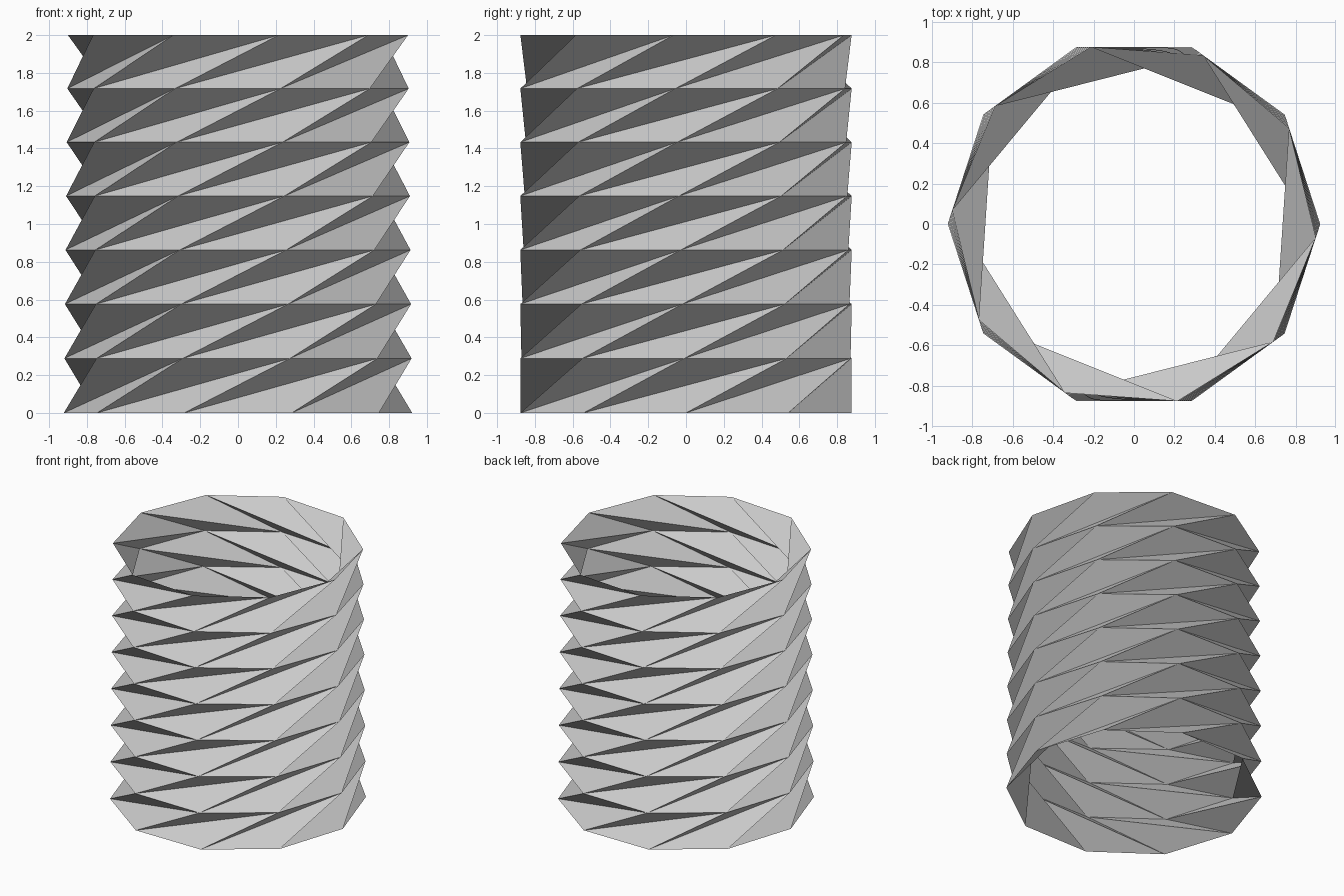
import bpy, bmesh, math

cube = bpy.data.objects.get("Cube")
if cube:
    bpy.data.objects.remove(cube, do_unlink=True)

SIDES = 10
LEVELS = 7
RADIUS = 0.922
SHRINK = 0.997                    # each storey is slightly smaller than the last
TWIST = math.radians(35.4)        # turn of each ring against the one below
HEIGHT = 2.0 * (1 - SHRINK) / (1 - SHRINK ** LEVELS)

grey = bpy.data.materials.new("light_grey")
grey.use_nodes = True
colour = (0.6, 0.6, 0.6, 1)
grey.diffuse_color = colour
grey.node_tree.nodes["Principled BSDF"].inputs["Base Color"].default_value = colour


def add_ring(bm, level):
    """One polygon ring of the folded tube."""
    scale = SHRINK ** level
    z = HEIGHT * (1 - scale) / (1 - SHRINK)
    ring = []
    for i in range(SIDES):
        a = 2 * math.pi * i / SIDES + TWIST * level
        ring.append(bm.verts.new((RADIUS * scale * math.cos(a),
                                  RADIUS * scale * math.sin(a), z)))
    return ring


# Open tube of twisted storeys, each side folded along its long diagonal
bm = bmesh.new()
rings = [add_ring(bm, level) for level in range(LEVELS + 1)]
for low, high in zip(rings, rings[1:]):
    for i in range(SIDES):
        j = (i + 1) % SIDES
        bm.faces.new((low[i], low[j], high[j]))
        bm.faces.new((low[i], high[j], high[i]))

mesh = bpy.data.meshes.new("folded_tube")
bm.to_mesh(mesh)
bm.free()
mesh.materials.append(grey)
tube = bpy.data.objects.new("folded_tube", mesh)
bpy.context.collection.objects.link(tube)
